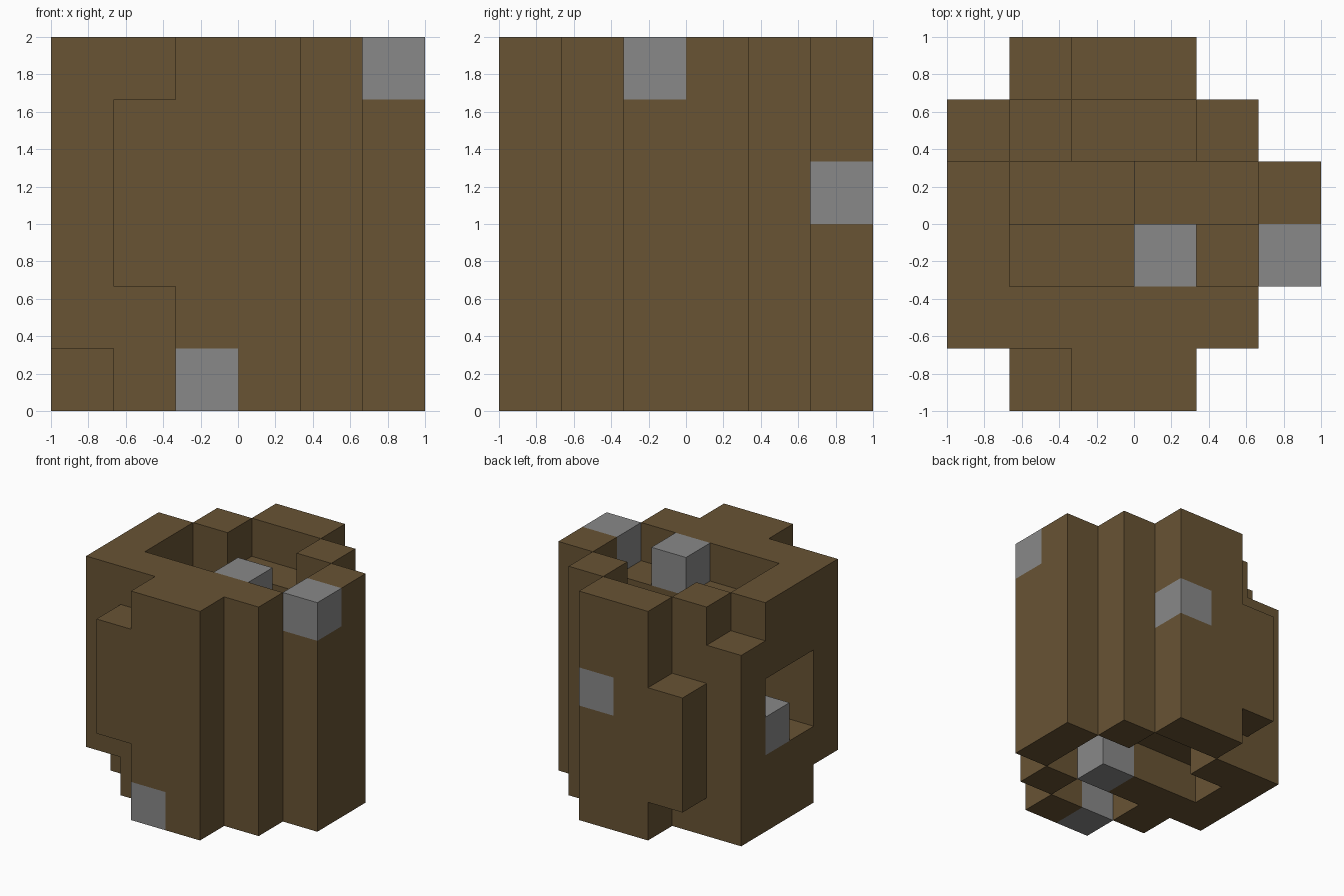
import bpy
import bmesh
from itertools import product
from mathutils import Vector

old = bpy.data.objects.get("Cube")
if old:
    bpy.data.objects.remove(old, do_unlink=True)

CELL = 1 / 3  # the block is a grid of six cells on each side


def material(name, color):
    mat = bpy.data.materials.new(name)
    mat.use_nodes = True
    mat.diffuse_color = color
    bsdf = mat.node_tree.nodes["Principled BSDF"]
    bsdf.inputs["Base Color"].default_value = color
    bsdf.inputs["Roughness"].default_value = 0.9
    return mat


def box(x, y, z):
    """Cells in inclusive ranges, each a pair (first, last) or one index."""
    spans = [range(s[0], s[1] + 1) if isinstance(s, tuple) else (s,) for s in (x, y, z)]
    return set(product(*spans))


def build(name, cells, solid, mat):
    """Skin the cells with quads wherever they border empty space."""
    bm = bmesh.new()
    for cell in sorted(cells):
        for axis, sign in product(range(3), (-1, 1)):
            neighbour = list(cell)
            neighbour[axis] += sign
            if tuple(neighbour) in solid:
                continue
            normal, u = Vector(), Vector()
            normal[axis] = sign / 2
            u[(axis + 1) % 3] = 0.5
            v = normal.cross(u) * 2
            centre = Vector(cell) + Vector((-2.5, -2.5, 0.5)) + normal
            corners = (-u - v, u - v, u + v, v - u)
            bm.faces.new([bm.verts.new((centre + c) * CELL) for c in corners])
    bmesh.ops.remove_doubles(bm, verts=bm.verts[:], dist=0.001)
    mesh = bpy.data.meshes.new(name)
    bm.to_mesh(mesh)
    bm.free()
    mesh.materials.append(mat)
    obj = bpy.data.objects.new(name, mesh)
    bpy.context.collection.objects.link(obj)


FULL = (0, 5)
brown = material("earth_brown", (0.138, 0.087, 0.034, 1))
gray = material("stone_gray", (0.25, 0.25, 0.25, 1))

# Stepped round column
body = box((1, 3), FULL, FULL) | box((0, 4), (1, 4), FULL) | box(FULL, (2, 3), FULL)

# Chipped outer corners
body -= box(1, 0, (0, 1)) | box(1, 0, 5)
body -= box(0, 1, 0) | box(0, 4, 5)
body -= box(1, 5, 0) | box(1, 5, (4, 5))

# Pit in the top
body -= box((1, 4), (2, 3), 5) | box((2, 3), 4, 5)
body -= box((1, 2), 3, (2, 4)) | box((3, 4), 3, 4)

# Side window and the hollow behind it
body -= box((0, 3), 2, (2, 3)) | box(0, 3, 3)

# Hollows underneath
body -= box((2, 3), 1, 0) | box(4, (2, 3), 0)
body -= box((1, 3), 3, 0) | box((2, 3), 4, 0)

# Embedded stones
stones = {
    "rim_stone": (5, 2, 5),
    "pit_stone": (3, 2, 5),
    "front_stone": (2, 0, 0),
    "back_stone": (3, 5, 3),
    "window_stone": (0, 3, 2),
    "base_stone": (3, 2, 0),
}
body -= set(stones.values())
solid = body | set(stones.values())

build("earth_column", body, solid, brown)
for name, cell in stones.items():
    build(name, {cell}, solid, gray)
